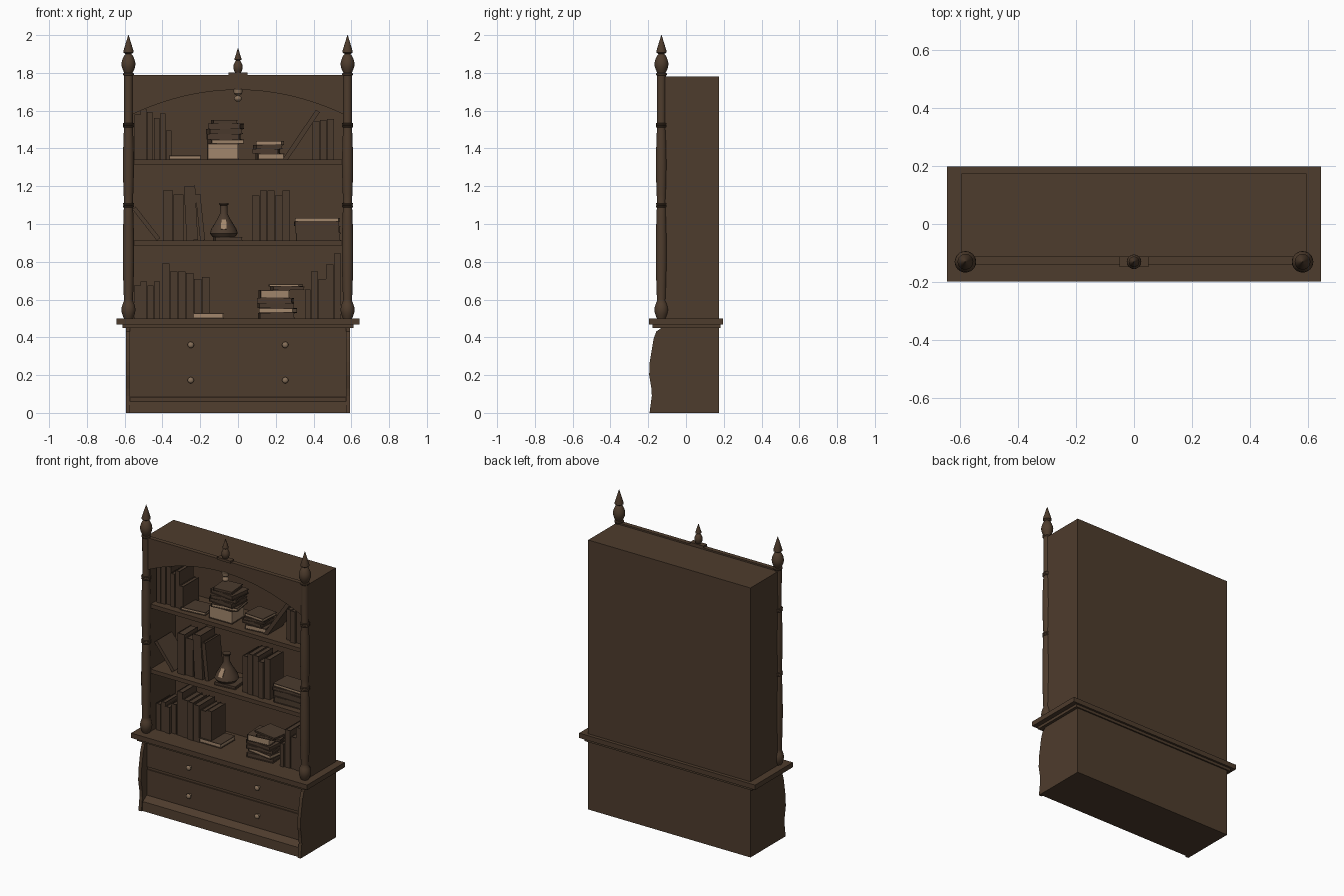
import bpy, bmesh, math, random
from mathutils import Matrix, Vector

if "Cube" in bpy.data.objects:
    bpy.data.objects.remove(bpy.data.objects["Cube"])
random.seed(4)

def mat(name, c):
    m = bpy.data.materials.new(name)
    m.diffuse_color = (*c, 1)
    m.use_nodes = True
    m.node_tree.nodes["Principled BSDF"].inputs["Base Color"].default_value = m.diffuse_color
    return m

WOOD = mat("dark_wood", (0.076, 0.045, 0.026))
BOOK = mat("book_leather", (0.070, 0.043, 0.027))
PAGE = mat("tan_pages", (0.36, 0.24, 0.15))
BRASS = mat("aged_brass", (0.24, 0.16, 0.10))

def finish(name, bm, *mats, smooth=False):
    bmesh.ops.recalc_face_normals(bm, faces=bm.faces)
    me = bpy.data.meshes.new(name)
    bm.to_mesh(me)
    bm.free()
    for m in mats:
        me.materials.append(m)
    ob = bpy.data.objects.new(name, me)
    bpy.context.collection.objects.link(ob)
    if smooth:
        bpy.ops.object.select_all(action='DESELECT')
        ob.select_set(True)
        bpy.context.view_layer.objects.active = ob
        bpy.ops.object.shade_smooth_by_angle(angle=math.radians(40))
    return ob

def add_box(bm, x, y, z, M=Matrix(), index=0):
    spans = (x, y, z)
    size = [b - a for a, b in spans]
    mid = Vector([(a + b) / 2 for a, b in spans])
    T = M @ Matrix.Translation(mid) @ Matrix.Diagonal((*size, 1))
    vs = bmesh.ops.create_cube(bm, size=1, matrix=T)['verts']
    for f in {f for v in vs for f in v.link_faces}:
        f.material_index = index

def box(name, half, y, z, m=WOOD, x=0):
    bm = bmesh.new()
    add_box(bm, (x - half, x + half), y, z)
    return finish(name, bm, m)

def prism(name, pts, to3d, direction, m=WOOD):
    """Extrude a flat outline."""
    bm = bmesh.new()
    f = bm.faces.new([bm.verts.new(to3d(a, b)) for a, b in pts])
    r = bmesh.ops.extrude_face_region(bm, geom=[f])
    bmesh.ops.translate(bm, vec=direction, verts=[v for v in r['geom'] if isinstance(v, bmesh.types.BMVert)])
    return finish(name, bm, m)

def lathe(name, prof, loc, m=WOOD, n=20, tilt=0):
    """Spin a (radius, height) profile about z."""
    bm = bmesh.new()
    rings = [[bm.verts.new((r * math.cos(math.tau * i / n), r * math.sin(math.tau * i / n), z))
              for i in range(n)] for r, z in prof]
    for a, b in zip(rings, rings[1:]):
        for i in range(n):
            bm.faces.new((a[i], a[(i + 1) % n], b[(i + 1) % n], b[i]))
    bm.faces.new(rings[0])
    bm.faces.new(rings[-1])
    bmesh.ops.transform(bm, matrix=Matrix.Translation(loc) @ Matrix.Rotation(tilt, 4, 'X'), verts=bm.verts)
    return finish(name, bm, m, smooth=True)

def swell(r0, r1, z0, z1, n=6):
    """Profile that bulges from radius r0 to r1 and back."""
    return [(r0 + (r1 - r0) * math.sin(math.pi * i / n), z0 + (z1 - z0) * i / n) for i in range(n + 1)]

# base cabinet: curved side panels, body, drawers, plinth moulding
side = [(0.174, 0), (-0.193, 0), (-0.181, 0.09), (-0.183, 0.13), (-0.195, 0.2), (-0.192, 0.27),
        (-0.172, 0.39), (-0.158, 0.43), (-0.13, 0.45), (0.174, 0.45)]
for s in (-1, 1):
    prism("base_side_panel", side, lambda a, b: (s * 0.593, a, b), Vector((-s * 0.022, 0, 0)))
box("base_body", 0.572, (-0.13, 0.174), (0, 0.45))
for z in (0.087, 0.274):
    box("drawer_front", 0.568, (-0.137, -0.125), (z, z + 0.17))
    for x in (-0.25, 0.25):
        lathe("drawer_knob", [(0.008, 0), (0.008, 0.01)] + swell(0.008, 0.017, 0.012, 0.033),
              (x, -0.137, z + 0.086), BRASS, 12, math.pi / 2)
prism("plinth_moulding", [(-0.12, 0), (-0.183, 0), (-0.178, 0.06), (-0.14, 0.085), (-0.12, 0.085)],
      lambda a, b: (-0.572, a, b), Vector((1.144, 0, 0)))
box("counter_moulding", 0.612, (-0.178, 0.183), (0.45, 0.468))
box("counter_top", 0.643, (-0.197, 0.197), (0.468, 0.5))

# upper case and shelves
for s in (-1, 1):
    box("case_side", 0.0165, (-0.112, 0.174), (0.5, 1.78), x=s * 0.5765)
box("case_back", 0.56, (0.15, 0.174), (0.5, 1.78))
box("case_top", 0.56, (-0.112, 0.15), (1.755, 1.78))
LOW, MID, HIGH = 0.5, 0.912, 1.342
for z in (MID, HIGH):
    box("shelf", 0.56, (-0.112, 0.15), (z - 0.027, z))

# arched front panel
arch = [(0.56 * i / 20, 1.71 - 0.13 * (i / 20) ** 2) for i in range(-20, 21)]
prism("arched_panel", [(0.56, 1.79), (-0.56, 1.79)] + arch, lambda a, b: (a, -0.141, b), Vector((0, 0.029, 0)))

# turned pillars with ring bands and finials
finial = swell(0.022, 0.037, 1.8, 1.893) + [(0.015, 1.9), (0.027, 1.908), (0.027, 1.915), (0.012, 1.965), (0.001, 2)]
pillar = (swell(0.024, 0.037, 0.5, 0.592) + swell(0.024, 0.03, 0.6, 1.1, 8) + swell(0.023, 0.029, 1.105, 1.523, 8)
          + [(0.024, 1.785), (0.029, 1.79), (0.029, 1.797)] + finial)
for s in (-1, 1):
    lathe("pillar", pillar, (s * 0.58, -0.13, 0), n=24)
    for z in (1.10, 1.523):
        ring = [(0.03 if i % 2 else 0.027, (i - 3) * 0.004) for i in range(7)]
        lathe("pillar_ring", ring, (s * 0.58, -0.13, z), n=24)

# centre finial, its plinth and the pendant under the arch
box("finial_plinth", 0.05, (-0.148, -0.112), (1.786, 1.802))
lathe("centre_finial", [(r * 0.68, 1.8 + (z - 1.8) * 0.65) for r, z in finial], (0, -0.13, 0), n=16)
lathe("arch_pendant", swell(0.008, 0.021, 1.648, 1.68) + [(0.022, 1.69), (0.024, 1.715)], (0, -0.13, 0), BRASS, 16)

def standing(base, x0, x1, heights, tilt=0):
    """Row of upright books: a spine, two covers and a page block each."""
    w = (x1 - x0) / len(heights) - 0.002
    for i, h in enumerate(heights):
        bm = bmesh.new()
        M = Matrix.Translation((x0 + i * (w + 0.002), 0, base)) @ Matrix.Rotation(math.radians(tilt), 4, 'Y')
        y = -0.068 + random.uniform(-0.008, 0.012)
        back = y + 0.15 + random.uniform(-0.01, 0.02)
        add_box(bm, (0, w), (y, y + 0.006), (0, h), M)
        for a in (0, w - 0.004):
            add_box(bm, (a, a + 0.004), (y + 0.006, back), (0, h), M)
        add_box(bm, (0.004, w - 0.004), (y + 0.006, back - 0.005), (0.003, h - 0.004), M)
        finish("standing_book", bm, BOOK)

standing(LOW, -0.55, -0.41, (0.174, 0.195, 0.174, 0.195))
standing(LOW, -0.402, -0.148, (0.29, 0.248, 0.248, 0.24, 0.21, 0.22))
standing(LOW, 0.355, 0.385, (0.152,))
standing(LOW, 0.386, 0.548, (0.248, 0.21, 0.285, 0.343))
standing(MID, -0.397, -0.287, (0.266, 0.245))
standing(MID, -0.272, -0.21, (0.288,), -3)
standing(MID, -0.2, -0.172, (0.245,), -6)
standing(MID, 0.075, 0.277, (0.24, 0.266, 0.266, 0.24, 0.266))
standing(MID, -0.43, -0.405, (0.21,), -38)
standing(HIGH, -0.548, -0.45, (0.238, 0.268, 0.25))
standing(HIGH, -0.445, -0.35, (0.218, 0.243, 0.153))
standing(HIGH, 0.235, 0.262, (0.318,), 34)
standing(HIGH, 0.395, 0.51, (0.203, 0.208, 0.213))

def stack(x, w, z, thick, tan, turn=8):
    """Pile of flat books; those numbered in tan show their pages to the front."""
    for i, h in enumerate(thick):
        bm = bmesh.new()
        d = 0.14 + random.uniform(-0.015, 0.01)
        angle = math.radians(turn * (-1) ** i * random.uniform(0.5, 1.2))
        M = Matrix.Translation((x + random.uniform(-0.01, 0.01), -0.07 + d / 2, z)) @ Matrix.Rotation(angle, 4, 'Z')
        a, b, t = w / 2, d / 2, 0.004
        for c in (0, h - t):
            add_box(bm, (-a, a), (-b, b), (c, c + t), M)
        add_box(bm, (-a, t - a), (-b, b), (t, h - t), M)
        add_box(bm, (t - a, a - t), (t - b, b - t), (t, h - t), M, int(i in tan))
        finish("lying_book", bm, BOOK, PAGE)
        z += h

stack(-0.28, 0.17, HIGH, (0.02,), (0,))
stack(-0.083, 0.165, HIGH, (0.083,), (0,), 2)
stack(-0.07, 0.175, HIGH + 0.083, (0.022, 0.03, 0.026, 0.029), (0,))
stack(-0.07, 0.13, HIGH + 0.19, (0.019,), ())
stack(0.16, 0.14, HIGH, (0.03, 0.026, 0.02, 0.022), (0, 3))
stack(-0.045, 0.145, MID, (0.02,), ())
stack(0.423, 0.235, MID, (0.038, 0.04, 0.022, 0.021), (3,), 2)
stack(-0.151, 0.16, LOW, (0.028,), (0,), 0)
stack(0.205, 0.185, LOW, (0.03, 0.025, 0.025, 0.027), (1,))
stack(0.2, 0.155, LOW + 0.107, (0.043,), (0,))
stack(0.25, 0.165, LOW + 0.15, (0.018, 0.012), (1,))

# flask on the middle shelf, with a tan label
lathe("flask", [(0.06, 0.932), (0.074, 0.95), (0.066, 0.975), (0.035, 1.025), (0.02, 1.055),
                (0.019, 1.098), (0.026, 1.104), (0.026, 1.11)], (-0.075, -0.01, 0), BOOK)
prism("flask_label", [(-0.09, -0.0755), (-0.06, -0.0755), (-0.06, -0.0475), (-0.09, -0.0475)],
      lambda a, b: (a, b, 0.972 + (b + 0.0755) * 1.75), Vector((0, -0.004, 0.002)), PAGE)
